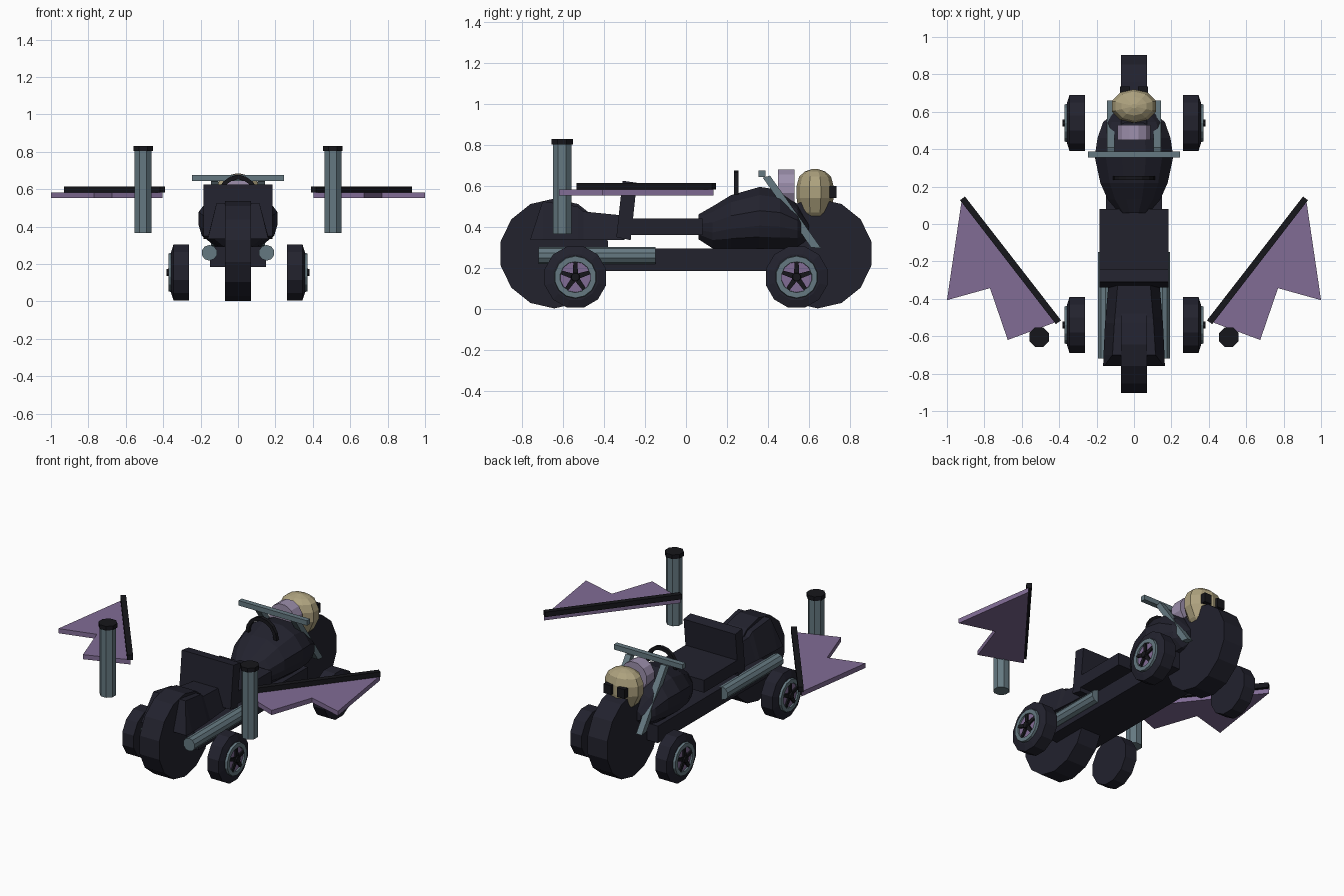
import bpy, bmesh, math
from mathutils import Vector, Matrix

if "Cube" in bpy.data.objects:
    bpy.data.objects.remove(bpy.data.objects["Cube"])


def mat(name, rgb):
    m = bpy.data.materials.new(name)
    m.diffuse_color = (*rgb, 1)
    m.use_nodes = True
    m.node_tree.nodes["Principled BSDF"].inputs["Base Color"].default_value = m.diffuse_color
    return m


DARK = mat("dark navy", (0.016, 0.016, 0.027))
BLACK = mat("black", (0.008, 0.008, 0.011))
STEEL = mat("grey steel", (0.13, 0.19, 0.22))
PURPLE = mat("purple", (0.22, 0.15, 0.30))
LILAC = mat("pale purple", (0.34, 0.28, 0.42))
BONE = mat("bone", (0.42, 0.36, 0.21))


def finish(name, bm, m):
    bmesh.ops.recalc_face_normals(bm, faces=bm.faces)
    me = bpy.data.meshes.new(name)
    bm.to_mesh(me)
    bm.free()
    me.materials.append(m)
    ob = bpy.data.objects.new(name, me)
    bpy.context.collection.objects.link(ob)
    return ob


def loft(name, rings, m):
    """Skin a list of equal-length point rings and cap both ends."""
    bm = bmesh.new()
    vs = [[bm.verts.new(p) for p in r] for r in rings]
    n = len(vs[0])
    for a, b in zip(vs, vs[1:]):
        for i in range(n):
            bm.faces.new((a[i], a[(i + 1) % n], b[(i + 1) % n], b[i]))
    bm.faces.new(vs[0])
    bm.faces.new(vs[-1])
    return finish(name, bm, m)


def box(name, x, y, z, m):
    return loft(name, [[(x[0], y[0], h), (x[1], y[0], h), (x[1], y[1], h), (x[0], y[1], h)] for h in z], m)


def side_slab(name, x0, x1, yz, m):
    """Extrude a y-z outline along x."""
    return loft(name, [[(x, y, z) for y, z in yz] for x in (x0, x1)], m)


def circle(axis, pos, cy, cz, r, n, off=0.5):
    pts = []
    for i in range(n):
        a = 2 * math.pi * (i + off) / n
        u, v = r * math.cos(a), r * math.sin(a)
        pts.append({"x": (pos, cy + u, cz + v), "y": (cy + u, pos, cz + v),
                    "z": (cy + u, cz + v, pos)}[axis])
    return pts


def turned(name, axis, c, prof, n, m):
    """Straight or stepped round part; prof lists (position, radius)."""
    return loft(name, [circle(axis, p, c[0], c[1], r, n) for p, r in prof], m)


# frame, seat pad and tilted backrest
box("frame", (-0.15, 0.15), (-0.62, 0.5), (0.185, 0.295), DARK)
box("seat", (-0.185, 0.185), (-0.3, 0.08), (0.36, 0.44), DARK)
side_slab("backrest", -0.185, 0.185, [(-0.34, 0.35), (-0.27, 0.335), (-0.24, 0.615), (-0.31, 0.625)], DARK)

# tapered tail cowl
cowl = [(-0.76, 0.335, 0.165, 0.34, 0.16), (-0.7, 0.335, 0.163, 0.525, 0.115),
        (-0.53, 0.335, 0.155, 0.50, 0.105), (-0.5, 0.335, 0.152, 0.475, 0.102),
        (-0.3, 0.335, 0.135, 0.455, 0.085)]
loft("tail_cowl", [[(-w, y, z0), (w, y, z0), (t, y, z1), (-t, y, z1)] for y, z0, w, z1, t in cowl], DARK)

# faceted fuel tank: (y, half width, bottom, top)
tank = [(0.06, 0.08, 0.34, 0.46), (0.13, 0.14, 0.295, 0.50), (0.22, 0.18, 0.29, 0.555),
        (0.36, 0.21, 0.29, 0.595), (0.46, 0.195, 0.29, 0.58), (0.545, 0.165, 0.305, 0.51),
        (0.6, 0.10, 0.34, 0.42)]
rings = []
for y, w, b, t in tank:
    h = t - b
    half = [(0.55 * w, 0), (0.92 * w, 0.2), (w, 0.38), (w, 0.62), (0.72 * w, 0.87), (0.3 * w, 1)]
    rings.append([(x, y, b + k * h) for x, k in half] + [(-x, y, b + k * h) for x, k in half[::-1]])
loft("fuel_tank", rings, DARK)

# arched grab handle on the tank
arch = []
for i in range(9):
    a = math.pi * i / 8
    arch.append([(-r * math.cos(a), y, 0.555 + r * 1.08 * math.sin(a))
                 for r, y in ((0.112, 0.235), (0.112, 0.257), (0.09, 0.257), (0.09, 0.235))])
loft("tank_handle", arch, BLACK)

# steering: handlebar, fork legs, gauge drum
box("handlebar", (-0.245, 0.245), (0.355, 0.388), (0.643, 0.675), STEEL)
for s in (-1, 1):
    side_slab("fork_leg", s * 0.105, s * 0.145, [(0.375, 0.64), (0.41, 0.65), (0.66, 0.295), (0.61, 0.3)], STEEL)
turned("gauge", "y", (0, 0.59), [(0.45, 0.092), (0.53, 0.092)], 12, LILAC)

# skull lamp: (z, centre y, half width, half depth)
skull = [(0.44, 0.635, 0.06, 0.065), (0.47, 0.63, 0.09, 0.08), (0.54, 0.63, 0.125, 0.09),
         (0.6, 0.63, 0.125, 0.09), (0.645, 0.63, 0.105, 0.078), (0.67, 0.63, 0.07, 0.05), (0.683, 0.63, 0.015, 0.012)]
loft("skull", [[(w * math.cos(a), cy + d * math.sin(a), z)
                for a in [2 * math.pi * (i + 0.5) / 10 for i in range(10)]] for z, cy, w, d in skull], BONE)
box("skull_jaw", (-0.055, 0.055), (0.62, 0.73), (0.39, 0.47), BONE)
for s in (-1, 1):
    box("skull_eye", (s * 0.022, s * 0.075), (0.69, 0.735), (0.54, 0.6), BLACK)

# large centre wheels
for y in (-0.643, 0.643):
    turned("centre_wheel", "x", (y, 0.27), [(-0.07, 0.268), (0.07, 0.268)], 14, DARK)

for s in (-1, 1):
    # small side wheels with rim, disc and five spokes
    for y in (-0.54, 0.54):
        c = (y, 0.155)
        turned("side_tyre", "x", c, [(s * 0.263, 0.155), (s * 0.345, 0.155), (s * 0.357, 0.115)], 12, DARK)
        turned("wheel_disc", "x", c, [(s * 0.35, 0.08), (s * 0.362, 0.08)], 14, PURPLE)
        loft("wheel_rim", [circle("x", s * p, *c, r, 14) for p, r in
                           ((0.35, 0.105), (0.372, 0.102), (0.372, 0.076), (0.358, 0.074))], STEEL)
        rim = bpy.context.collection.objects[-1].data
        bm = bmesh.new()
        bm.from_mesh(rim)
        bmesh.ops.delete(bm, geom=[f for f in bm.faces if len(f.verts) > 4], context="FACES")
        bm.to_mesh(rim)
        bm.free()
        for k in range(5):
            a = math.pi / 2 + 2 * math.pi * k / 5
            d, n = Vector((math.cos(a), math.sin(a))), Vector((-math.sin(a), math.cos(a)))
            q = [Vector(c) + d * u + n * v for u, v in ((0, -0.014), (0.08, -0.009), (0.08, 0.009), (0, 0.014))]
            side_slab("wheel_spoke", s * 0.36, s * 0.372, [tuple(p) for p in q], BLACK)
        turned("wheel_hub", "x", c, [(s * 0.36, 0.024), (s * 0.382, 0.02)], 8, BLACK)

    # exhaust pipes
    turned("exhaust", "y", (s * 0.153, 0.26), [(-0.72, 0.042), (-0.15, 0.042)], 10, STEEL)

    # floating posts with caps
    turned("post", "z", (s * 0.507, -0.605), [(0.365, 0.049), (0.81, 0.049)], 8, STEEL)
    turned("post_cap", "z", (s * 0.507, -0.605), [(0.803, 0.057), (0.83, 0.057)], 8, BLACK)

    # bat wings with leading-edge bars
    wing = [(0.92, 0.135), (1.0, -0.407), (0.77, -0.343), (0.675, -0.62), (0.405, -0.52)]
    loft("wing", [[(s * x, y, z) for x, y in wing] for z in (0.553, 0.583)], PURPLE)
    bar = [(0.39, -0.515), (0.418, -0.535), (0.93, 0.127), (0.904, 0.147)]
    loft("wing_bar", [[(s * x, y, z) for x, y in bar] for z in (0.583, 0.615)], BLACK)
